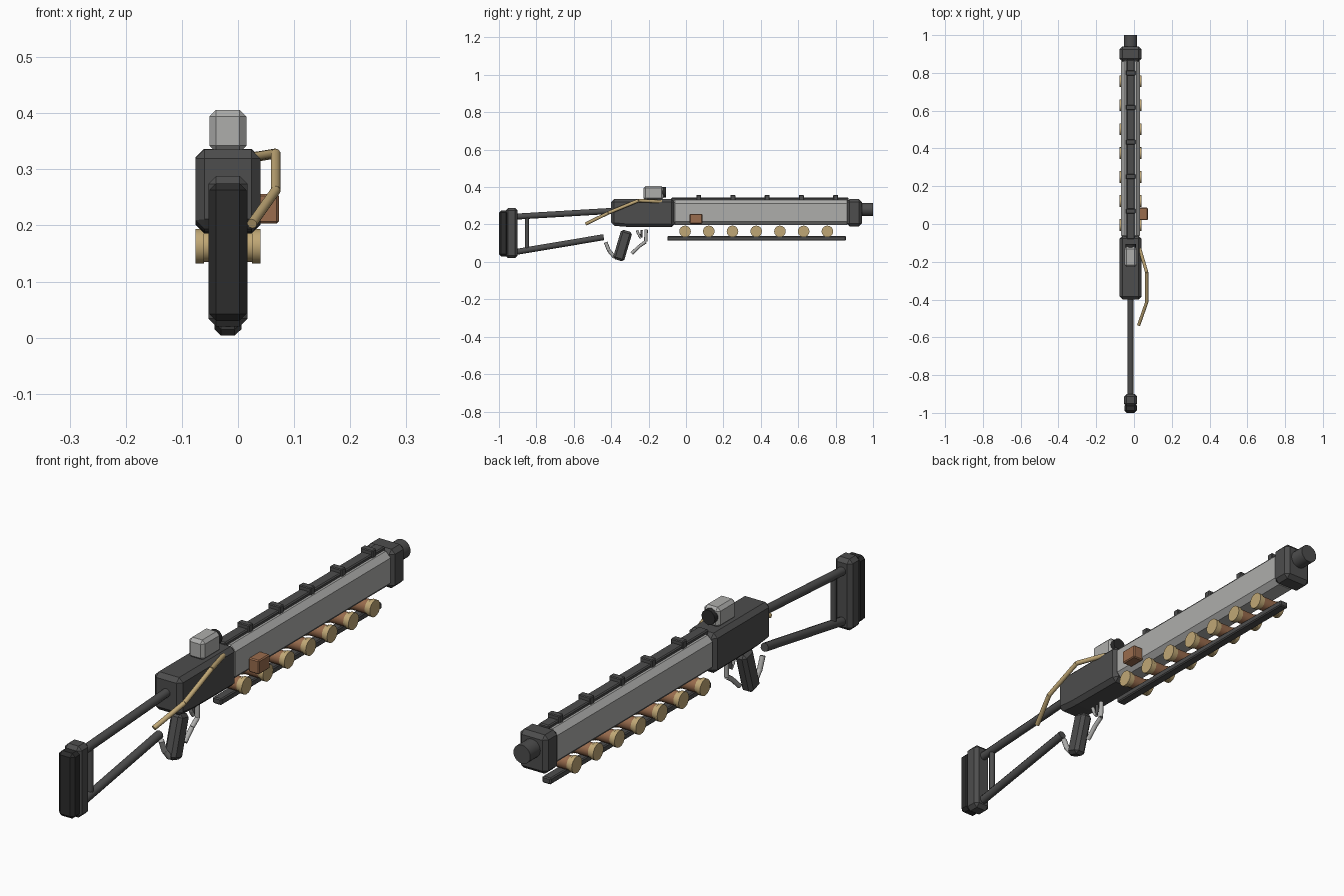
import bpy, bmesh
from mathutils import Vector

old = bpy.data.objects.get("Cube")
if old:
    bpy.data.objects.remove(old, do_unlink=True)

CX = -0.018  # centre line of the body


def material(name, r, g, b):
    m = bpy.data.materials.new(name)
    m.use_nodes = True
    m.diffuse_color = (r, g, b, 1)
    m.node_tree.nodes["Principled BSDF"].inputs["Base Color"].default_value = (r, g, b, 1)
    return m


DARK = material("dark_grey", 0.075, 0.075, 0.075)
BLACK = material("black", 0.025, 0.025, 0.025)
LIGHT = material("light_grey", 0.42, 0.42, 0.41)
TAN = material("tan", 0.53, 0.39, 0.18)
BROWN = material("brown", 0.32, 0.15, 0.075)


def finish(bm, name, mat, bevel=0.0, smooth=False):
    bmesh.ops.recalc_face_normals(bm, faces=bm.faces)
    if bevel:
        bmesh.ops.bevel(bm, geom=bm.edges[:], offset=bevel, segments=1,
                        affect='EDGES', clamp_overlap=True)
    mesh = bpy.data.meshes.new(name)
    bm.to_mesh(mesh)
    bm.free()
    mesh.materials.append(mat)
    ob = bpy.data.objects.new(name, mesh)
    bpy.context.collection.objects.link(ob)
    if smooth:
        bpy.ops.object.select_all(action='DESELECT')
        ob.select_set(True)
        bpy.context.view_layer.objects.active = ob
        bpy.ops.object.shade_smooth_by_angle(angle=0.9)
    return ob


def slab(name, profile, half, mat, bevel=0.0, x=CX):
    """Side outline in (y, z), thickened across x."""
    bm = bmesh.new()
    face = bm.faces.new([bm.verts.new((x - half, y, z)) for y, z in profile])
    new = bmesh.ops.extrude_face_region(bm, geom=[face])["geom"]
    bmesh.ops.translate(bm, vec=(2 * half, 0, 0),
                        verts=[v for v in new if isinstance(v, bmesh.types.BMVert)])
    return finish(bm, name, mat, bevel)


def box(name, half, y0, y1, z0, z1, mat, bevel=0.0, x=CX):
    return slab(name, [(y0, z0), (y1, z0), (y1, z1), (y0, z1)], half, mat, bevel, x)


def rod(name, a, b, r, mat, sides=12, r2=None):
    a, b = Vector(a), Vector(b)
    bm = bmesh.new()
    bmesh.ops.create_cone(bm, cap_ends=True, segments=sides, radius1=r,
                          radius2=r if r2 is None else r2, depth=(b - a).length)
    turn = (b - a).to_track_quat('Z', 'Y').to_matrix().to_4x4()
    bm.transform(turn)
    bmesh.ops.translate(bm, vec=(a + b) / 2, verts=bm.verts)
    return finish(bm, name, mat, smooth=True)


def chain(name, points, r, mat):
    """Bent wire made of straight rods."""
    for i, (a, b) in enumerate(zip(points, points[1:])):
        rod(f"{name}_{i + 1}", a, b, r, mat, 10)


def mid(points):
    return [(CX, y, z) for y, z in points]


# Stock: butt pad, plate and strut frame
box("butt_pad", 0.033, -1.0, -0.95, 0.03, 0.275, BLACK, 0.012)
box("butt_plate", 0.035, -0.965, -0.90, 0.02, 0.288, DARK, 0.014)
chain("stock_upper_strut", mid([(-0.91, 0.242), (-0.39, 0.273)]), 0.016, DARK)
chain("stock_lower_strut", mid([(-0.91, 0.053), (-0.44, 0.132)]), 0.016, DARK)
chain("stock_cross_strut", mid([(-0.85, 0.06), (-0.85, 0.24)]), 0.011, DARK)

# Receiver and barrel housing
slab("receiver", [(-0.40, 0.195), (-0.32, 0.187), (-0.062, 0.185),
                  (-0.062, 0.335), (-0.40, 0.335)], 0.058, DARK, 0.016)
box("barrel_housing", 0.05, -0.08, 0.88, 0.197, 0.331, LIGHT, 0.02)
box("muzzle_block", 0.058, 0.86, 0.94, 0.19, 0.336, DARK, 0.015)
rod("muzzle_tip", (CX, 0.93, 0.28), (CX, 1.0, 0.28), 0.035, DARK, 20)

# Top rail with lugs
box("top_rail", 0.021, -0.08, 0.87, 0.32, 0.343, DARK, 0.004)
for i in range(5):
    y = 0.068 + i * 0.183
    box(f"rail_lug_{i + 1}", 0.025, y - 0.013, y + 0.013, 0.325, 0.358, DARK, 0.003)

# Sight
box("sight", 0.033, -0.228, -0.12, 0.33, 0.406, LIGHT, 0.012)
rod("sight_lens", (CX, -0.125, 0.372), (CX, -0.106, 0.372), 0.028, BLACK, 12)

# Row of cross-mounted shells
for i in range(7):
    y, z = -0.005 + i * 0.1268, 0.163
    rod(f"shell_body_{i + 1}", (CX - 0.04, y, z), (CX + 0.04, y, z), 0.026, BROWN, 16)
    for side, tag in ((-1, "right"), (1, "left")):
        rod(f"shell_collar_{tag}_{i + 1}", (CX + side * 0.034, y, z),
            (CX + side * 0.045, y, z), 0.028, TAN, 16)
        rod(f"shell_rim_{tag}_{i + 1}", (CX + side * 0.043, y, z),
            (CX + side * 0.058, y, z), 0.031, TAN, 16)
box("lower_rail", 0.018, -0.10, 0.855, 0.114, 0.138, DARK, 0.004)

# Grip, trigger and guard
slab("grip", [(-0.392, 0.018), (-0.333, 0.0), (-0.286, 0.157), (-0.345, 0.175)],
     0.024, DARK, 0.012)
chain("grip_spur", mid([(-0.43, 0.105), (-0.412, 0.06), (-0.382, 0.025)]), 0.010, LIGHT)
chain("trigger_guard", mid([(-0.213, 0.172), (-0.215, 0.108), (-0.248, 0.085),
                            (-0.29, 0.045)]), 0.009, LIGHT)
chain("trigger", mid([(-0.262, 0.168), (-0.253, 0.145), (-0.24, 0.127)]), 0.007, LIGHT)
chain("trigger_stop", mid([(-0.237, 0.17), (-0.24, 0.13)]), 0.006, DARK)

# Side box and dangling cord on the left
box("side_box", 0.022, 0.02, 0.087, 0.203, 0.256, BROWN, 0.004, x=0.051)
chain("cord", [(0.03, -0.13, 0.322), (0.067, -0.255, 0.328),
               (0.067, -0.415, 0.262), (0.025, -0.535, 0.203)], 0.009, TAN)
